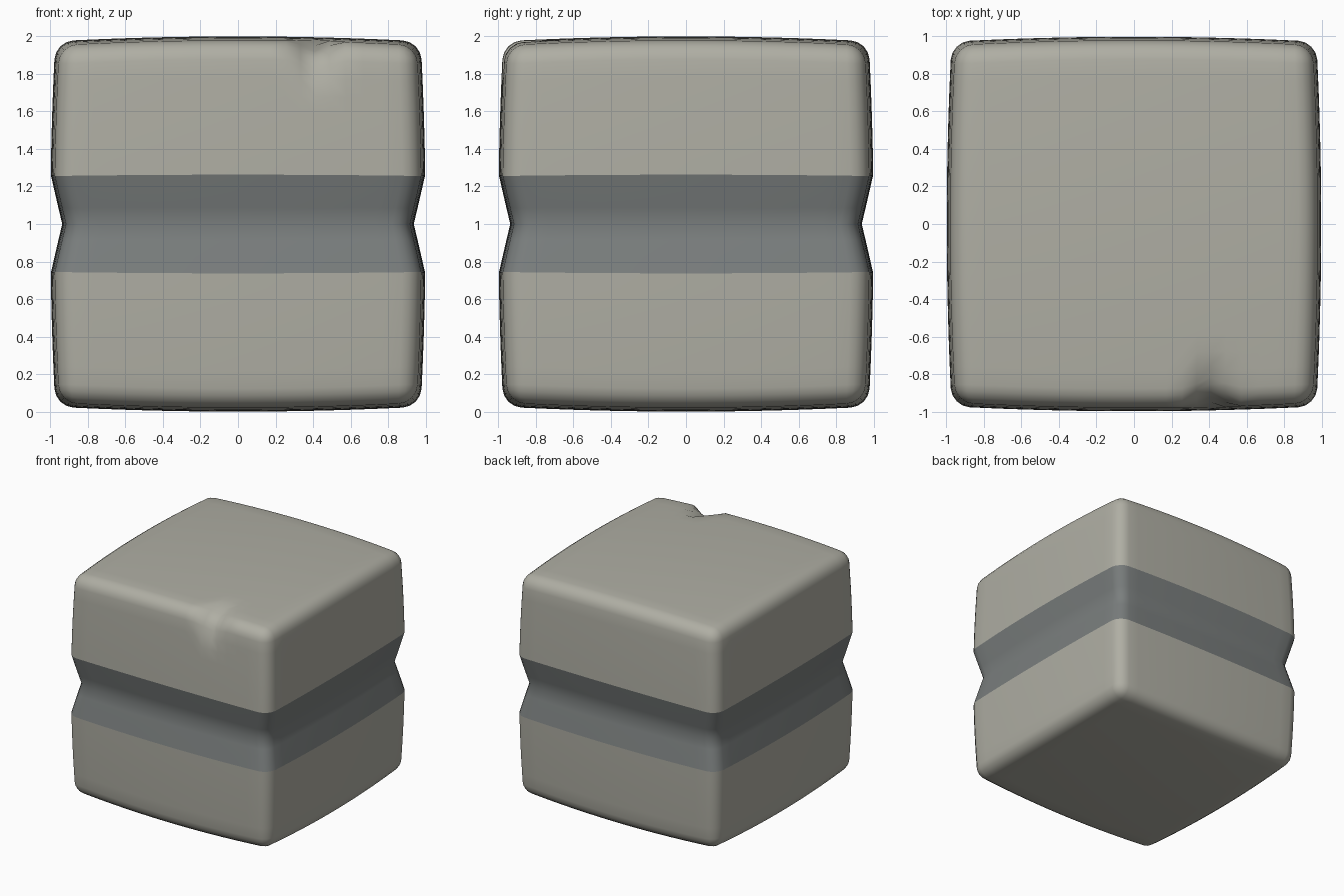
import bpy, bmesh, math
from mathutils import Vector

if "Cube" in bpy.data.objects:
    bpy.data.objects.remove(bpy.data.objects["Cube"])

R = 0.10        # edge rounding radius
BULGE = 0.026   # how much faces swell towards their centres
GROOVE = 0.27   # half height of the belt groove
half = [0.09, 0.18, 0.27, 0.35, 0.43, 0.51, 0.6, 0.7, 0.8, 1 - R,
        1 - R + R * 0.414, 1.0]
levels = [-v for v in reversed(half)] + [0.0] + half


def material(name, rgb):
    m = bpy.data.materials.new(name)
    m.diffuse_color = (*rgb, 1)
    m.use_nodes = True
    m.node_tree.nodes["Principled BSDF"].inputs["Base Color"].default_value = m.diffuse_color
    return m


def shape(p):
    # rounded box
    c = Vector([max(-1 + R, min(1 - R, v)) for v in p])
    q = c + (p - c).normalized() * R
    x, y, z = q
    # swollen faces
    out = Vector((x * (1 - BULGE * (y * y + z * z)),
                  y * (1 - BULGE * (x * x + z * z)),
                  z * (1 - BULGE * (x * x + y * y))))
    # V groove around the middle
    if abs(z) < GROOVE:
        s = 1 - 0.063 * (1 - abs(z) / GROOVE)
        out.x *= s
        out.y *= s
    # chipped top front edge
    w = 1 - abs(x - 0.43) / 0.19 - ((1 + y) + (1 - z)) / 0.28
    w = max(0.0, min(1.0, 1.7 * w))
    out += Vector((0, 1, -1)) * 0.055 * w
    return out + Vector((0, 0, 1))


bm = bmesh.new()
n = len(levels)
# six gridded sides of the block
for axis in range(3):
    for side in (-1, 1):
        grid = []
        for u in levels:
            row = []
            for v in levels:
                p = Vector((0, 0, 0))
                p[axis] = side
                p[(axis + 1) % 3] = u
                p[(axis + 2) % 3] = v
                row.append(bm.verts.new(p))
            grid.append(row)
        for i in range(n - 1):
            for j in range(n - 1):
                f = [grid[i][j], grid[i + 1][j], grid[i + 1][j + 1], grid[i][j + 1]]
                bm.faces.new(f if side > 0 else f[::-1])
bmesh.ops.remove_doubles(bm, verts=bm.verts, dist=1e-4)

# colour the belt groove by height, crisp rims
for f in bm.faces:
    c = f.calc_center_median()
    f.smooth = True
    f.material_index = 1 if abs(c.z) < GROOVE and max(abs(c.x), abs(c.y)) > 0.999 - R else 0
    if abs(c.z) > 0.999:
        f.material_index = 0
for e in bm.edges:
    e.smooth = len({f.material_index for f in e.link_faces}) == 1
for v in bm.verts:
    v.co = shape(v.co.copy())
bmesh.ops.recalc_face_normals(bm, faces=bm.faces)

mesh = bpy.data.meshes.new("stone_block")
bm.to_mesh(mesh)
bm.free()
mesh.materials.append(material("warm grey stone", (0.43, 0.425, 0.37)))
mesh.materials.append(material("dark grey groove", (0.195, 0.21, 0.208)))
block = bpy.data.objects.new("stone_block", mesh)
bpy.context.collection.objects.link(block)
